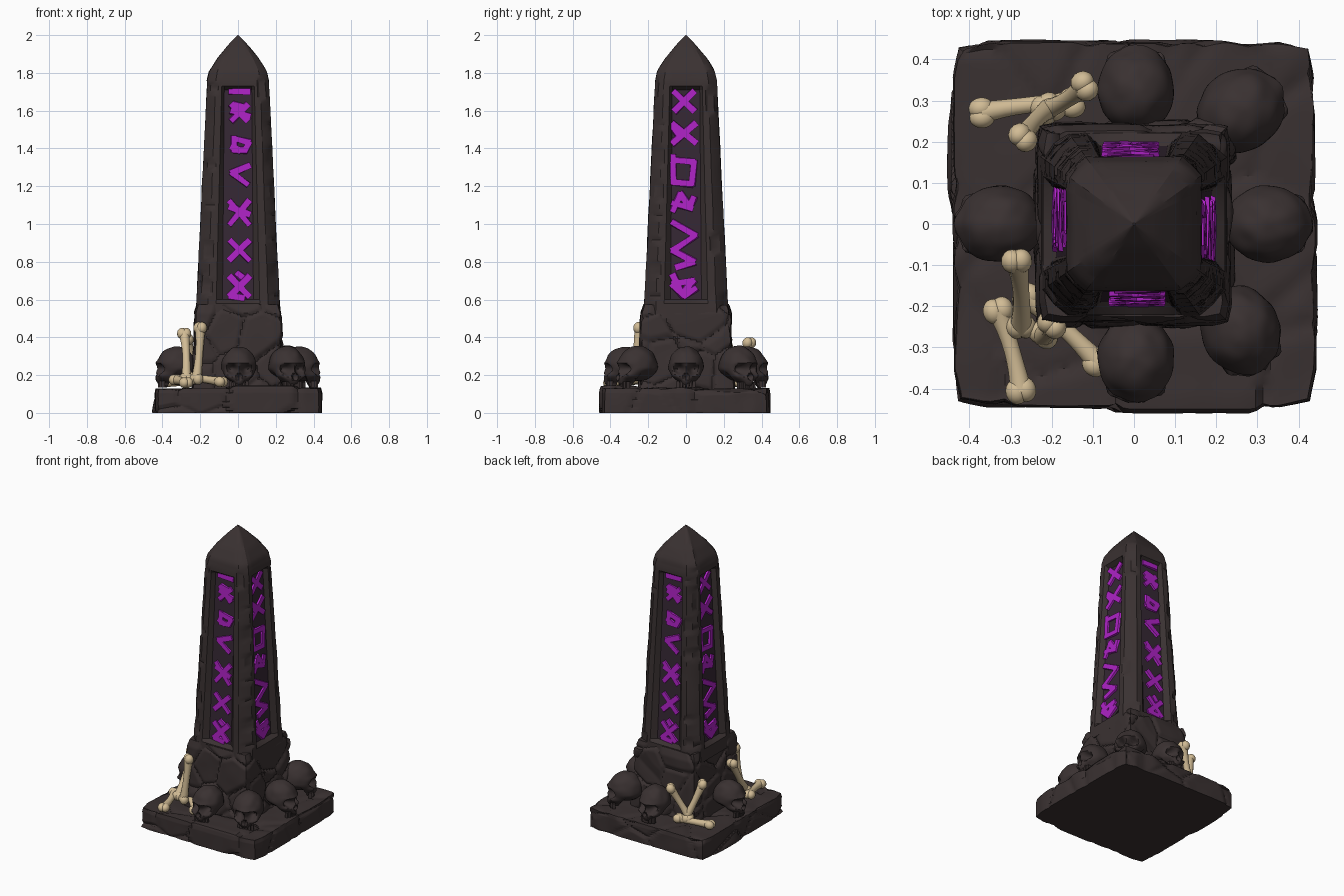
import bpy, bmesh, math, random
from mathutils import Vector, Matrix, noise

if "Cube" in bpy.data.objects:
    bpy.data.objects.remove(bpy.data.objects["Cube"])

random.seed(4)


def material(name, rgb):
    m = bpy.data.materials.new(name)
    m.diffuse_color = (*rgb, 1)
    m.use_nodes = True
    m.node_tree.nodes["Principled BSDF"].inputs["Base Color"].default_value = m.diffuse_color
    return m


STONE = material("dark stone", (0.042, 0.031, 0.031))
PANEL = material("panel shadow purple", (0.036, 0.021, 0.034))
RUNE = material("glowing purple", (0.42, 0.016, 0.56))
BONE = material("old bone", (0.64, 0.50, 0.30))


def finish(bm, name, mats, angle=35):
    bmesh.ops.recalc_face_normals(bm, faces=bm.faces)
    me = bpy.data.meshes.new(name)
    bm.to_mesh(me)
    bm.free()
    for m in mats:
        me.materials.append(m)
    ob = bpy.data.objects.new(name, me)
    bpy.context.collection.objects.link(ob)
    bpy.ops.object.select_all(action='DESELECT')
    ob.select_set(True)
    bpy.context.view_layer.objects.active = ob
    bpy.ops.object.shade_smooth_by_angle(angle=math.radians(angle))
    return ob


def cracked(p, scale, crack, step):
    """Inward/outward offset giving irregular plates split by cracks."""
    d, pts = noise.voronoi(p * scale)
    gap = d[1] - d[0]
    off = step * noise.noise(pts[0] * 3.1) + 0.004 * noise.noise(p * 9)
    return off - crack * max(0, 1 - gap / 0.13)


def stone_block(name, hx, hy, z0, z1, scale, crack, step, shape=None, corner=0.0):
    bm = bmesh.new()
    bmesh.ops.create_cube(bm, size=2)
    bmesh.ops.subdivide_edges(bm, edges=bm.edges[:], cuts=48, use_grid_fill=True)
    for v in bm.verts:
        t = (v.co.z + 1) / 2
        k = shape(t) if shape else 1
        k *= 1 - corner * max(0, abs(v.co.x * v.co.y) - 0.8) / 0.2   # worn corners
        v.co = (v.co.x * hx * k, v.co.y * hy * k, z0 + t * (z1 - z0))
    bm.normal_update()
    moves = [(v, v.co + v.normal * cracked(v.co + Vector((3.3, 1.7, 5.1)), scale, crack, step))
             for v in bm.verts]
    for v, co in moves:
        low = v.co.z < z0 + 0.001
        v.co = co
        if low:
            v.co.z = z0
    return finish(bm, name, [STONE])


# Cracked base slab and the stone pedestal above it
stone_block("base_slab", 0.444, 0.447, 0, 0.132, 3.6, 0.01, 0.016,
            lambda t: 1 - 0.012 * max(0, (t - 0.8) / 0.2), 0.035)
stone_block("pedestal", 0.235, 0.245, 0.11, 0.575, 5.0, 0.012, 0.018,
            lambda t: 1.03 - 0.05 * t - 0.06 * max(0, (t - 0.9) / 0.1), 0.03)

# Obelisk profile: half width at each height
PROFILE = [(0.5, 0.226), (0.6, 0.22), (1.76, 0.163), (1.81, 0.152),
           (1.88, 0.108), (1.95, 0.05), (2.0, 0.003)]
P_LOW, P_HIGH, DEPTH, RIM = 0.58, 1.73, 0.03, 0.02


def half_width(z):
    for (a, wa), (b, wb) in zip(PROFILE, PROFILE[1:]):
        if z <= b:
            return wa + (wb - wa) * (z - a) / (b - a)
    return PROFILE[-1][1]


def side_point(k, u, d, z):
    """Point on side k (0 front, 1 right, 2 back, 3 left)."""
    return Matrix.Rotation(k * math.pi / 2, 3, 'Z') @ Vector((u, -d, z))


# Obelisk shaft: chamfered loft with a sunken panel on every side
rows = [0.5 + 0.014 * i for i in range(6)] + [P_LOW, P_LOW + RIM]
rows += [P_LOW + RIM + (P_HIGH - P_LOW - 2 * RIM) * i / 60 for i in range(1, 61)]
rows += [P_HIGH] + [P_HIGH + (2 - P_HIGH) * i / 18 for i in range(1, 19)]
bm = bmesh.new()
rings = []
for z in rows:
    w = half_width(z)
    c = 0.28 * w
    e = w - c
    f = w / 0.22
    outer, inner = 0.115 * f, 0.6 * 0.075 + 0.4 * 0.092 * f
    inner = min(inner, outer * 0.92)
    cols = [-e, -(e + outer) / 2, -outer, -inner, 0, inner, outer, (e + outer) / 2, e]
    ring = []
    for k in range(4):
        for i, u in enumerate(cols):
            sunk = 3 <= i <= 5 and P_LOW + RIM - 0.001 <= z <= P_HIGH - RIM + 0.001
            p = side_point(k, u, w - (DEPTH if sunk else 0), z)
            # Weathered corners with chipped edges
            if i in (0, 1, 7, 8) and z < 1.99:
                n = noise.noise(p * 11 + Vector((k, 2, 5)))
                s = 1 + 0.02 * noise.noise(p * 6) - (0.06 if n > 0.28 and i in (0, 8) else 0)
                p = Vector((p.x * s, p.y * s, p.z))
            elif z > P_HIGH + 0.02 and z < 1.99:
                s = 1 + 0.04 * noise.noise(p * 10)
                p = Vector((p.x * s, p.y * s, p.z))
            ring.append(bm.verts.new(p))
        q = side_point(k, w - c * 0.46, w - c * 0.46, z)
        s = 1 + 0.03 * noise.noise(q * 8)
        ring.append(bm.verts.new((q.x * s, q.y * s, q.z)))
    rings.append(ring)
n = len(rings[0])
for r, (a, b) in enumerate(zip(rings, rings[1:])):
    inside = P_LOW + RIM - 0.001 <= rows[r] and rows[r + 1] <= P_HIGH - RIM + 0.001
    for i in range(n):
        j = (i + 1) % n
        face = bm.faces.new((a[i], a[j], b[j], b[i]))
        face.material_index = 1 if inside and i % 10 in (3, 4) else 0
bm.faces.new(rings[0][::-1])
bm.faces.new(rings[-1])
finish(bm, "obelisk_shaft", [STONE, PANEL], 30)


# Carved marks: strokes as (u1, z1, u2, z2) in hundredths
def cross(z, h, w=5):
    return [(-w, z - h, w, z + h), (-w, z + h, w, z - h)]


def path(*pts):
    return [(*a, *b) for a, b in zip(pts, pts[1:])]


MARKS_A = ([(-5, 170, 5, 170)] + cross(159, 4, 4) + [(-4, 160, 5, 157), (-3, 163, 1, 162)]
           + path((-3, 146), (-3, 139), (3, 139), (5, 143), (-2, 145)) + [(-4, 141, 0, 139)]
           + path((5, 131), (-4, 127), (4, 121))
           + cross(106, 6, 5) + [(-5, 109, 5, 105)] + cross(86, 5, 5)
           + cross(67, 5, 5) + [(-5, 62, 2, 61), (-1, 74, 1, 72)])
MARKS_B = (cross(165, 5) + cross(148, 5, 6) + [(-6, 151, -3, 147)]
           + path((-6, 136), (-6, 122), (4, 121), (5, 133), (-6, 134))
           + path((-6, 107), (-2, 116), (3, 109), (5, 114)) + [(-6, 111, 4, 108)]
           + path((-6, 101), (6, 94), (-6, 86), (5, 80), (-4, 77))
           + path((-6, 73), (-1, 63), (5, 70), (-6, 68), (0, 62), (6, 66)))
for k, name in enumerate(["front", "right", "back", "left"]):
    bm = bmesh.new()
    normal = side_point(k, 0, 1, 0.049).normalized()
    for u1, z1, u2, z2 in (MARKS_B if k % 2 else MARKS_A):
        a, b = [side_point(k, u / 100 + (-0.01 if k % 2 else 0.008),
                           half_width(z / 100) - DEPTH + 0.004, z / 100)
                for u, z in ((u1, z1), (u2, z2))]
        along = (b - a).normalized()
        lat = normal.cross(along)
        a, b = a - along * 0.009, b + along * 0.009
        corners = []
        for h, shrink in ((-0.006, 1), (0.007, 0.85)):
            for p, s in ((a, -1), (a, 1), (b, 1), (b, -1)):
                wid = random.uniform(0.014, 0.023) * shrink
                corners.append(bm.verts.new(p + lat * s * wid + normal * h))
        for q in ((0, 1, 2, 3), (4, 5, 6, 7), (0, 1, 5, 4), (1, 2, 6, 5), (2, 3, 7, 6), (3, 0, 4, 7)):
            bm.faces.new([corners[i] for i in q])
    finish(bm, name + "_marks", [RUNE])


# Skulls: a sphere sculpted with brow, sockets, nose and narrow jaw
def skull(name, x, y, turn, size=1.0):
    bm = bmesh.new()
    bmesh.ops.create_uvsphere(bm, u_segments=48, v_segments=32, radius=1)
    for v in bm.verts:
        p = v.co.copy()
        front = max(0, -p.y)
        low = max(0, -p.z - 0.1)
        q = Vector((p.x * (1 - 0.42 * low), p.y, p.z))
        q.y -= 0.55 * low * (1 if p.y < 0.3 else 0.2)          # jaw forward
        if p.y > 0:
            q.z += 0.35 * low                                   # raised nape
        if p.y < 0:
            for sx in (-1, 1):                                  # eye sockets, cheekbones
                r = ((p.x - sx * 0.40) / 0.27) ** 2 + ((p.z + 0.12) / 0.24) ** 2
                q.y += 0.5 * math.exp(-r * r)
                r = ((p.x - sx * 0.72) / 0.16) ** 2 + ((p.z + 0.42) / 0.12) ** 2
                q += Vector((sx * 0.1, -0.1, 0)) * math.exp(-r)
                r = ((p.x - sx * 0.55) / 0.15) ** 2 + ((p.z + 0.76) / 0.1) ** 2
                q.x -= sx * 0.12 * math.exp(-r)
            r = (p.x / 0.13) ** 2 + ((p.z + 0.47) / 0.13) ** 2  # nose hole
            q.y += 0.3 * math.exp(-r * r)
            q.y -= 0.08 * math.exp(-((p.z - 0.2) / 0.1) ** 2) * front  # brow
        q *= 1 + 0.05 * noise.noise(p * 2.2 + Vector((x * 9, y * 9, 0)))  # worn lumps
        v.co = (q.x * 0.093, q.y * 0.104, q.z * 0.108)
    for i in range(6):                                          # teeth
        t = (i - 2.5) * 0.017
        m = Matrix.Translation((t, -0.088 + t * t * 9, -0.092)) @ Matrix.Diagonal((0.014, 0.02, 0.034, 1))
        bmesh.ops.create_cube(bm, size=1, matrix=m)
    m = Matrix.Translation((x, y, 0.243)) @ Matrix.Rotation(turn, 4, 'Z') @ Matrix.Scale(size, 4)
    bm.transform(m)
    finish(bm, name, [STONE], 50)


Q = math.pi / 2
for name, x, y, turn, size in [
        ("front_skull", 0.005, -0.325, 0, 1), ("right_skull", 0.325, 0, Q, 1),
        ("back_skull", 0.005, 0.325, 2 * Q, 1), ("left_skull", -0.325, 0, 3 * Q, 1),
        ("front_right_skull", 0.258, -0.257, 0.25 * Q, 1.03), ("back_right_skull", 0.258, 0.275, 1.4 * Q, 1.05)]:
    skull(name, x, y, turn, size)


# Loose bones: waisted shaft with two knuckles at each end
def bone(name, a, b):
    a, b = Vector(a), Vector(b)
    length = (b - a).length
    bm = bmesh.new()
    bmesh.ops.create_cone(bm, cap_ends=True, segments=14, radius1=0.028, radius2=0.028, depth=length)
    side = [e for e in bm.edges if abs(e.verts[0].co.z - e.verts[1].co.z) > 0.01]
    bmesh.ops.subdivide_edges(bm, edges=side, cuts=7)
    for v in bm.verts:
        s = 0.72 + 0.28 * abs(v.co.z * 2 / length) ** 2
        v.co.x = v.co.x * s + 0.006 * (1 - (v.co.z * 2 / length) ** 2)
        v.co.y *= s
    for end in (-1, 1):
        for s in (-1, 1):
            m = Matrix.Translation((s * 0.011, 0, end * length / 2)) @ Matrix.Diagonal((1, 1.05, 1.15, 1))
            bmesh.ops.create_uvsphere(bm, u_segments=14, v_segments=10, radius=0.027, matrix=m)
    bm.transform(Matrix.Translation((a + b) / 2) @ (b - a).to_track_quat('Z', 'Y').to_matrix().to_4x4())
    finish(bm, name, [BONE], 60)


for i, (a, b) in enumerate([
        ((-0.20, -0.245, 0.45), (-0.22, -0.27, 0.18)),
        ((-0.285, -0.09, 0.42), (-0.275, -0.25, 0.18)),
        ((-0.26, -0.18, 0.19), (-0.09, -0.335, 0.165)),
        ((-0.33, -0.21, 0.175), (-0.275, -0.405, 0.16)),
        ((-0.12, 0.335, 0.37), (-0.22, 0.275, 0.17)),
        ((-0.27, 0.21, 0.39), (-0.20, 0.285, 0.17)),
        ((-0.37, 0.27, 0.165), (-0.15, 0.295, 0.16))]):
    bone("bone_%d" % (i + 1), a, b)
